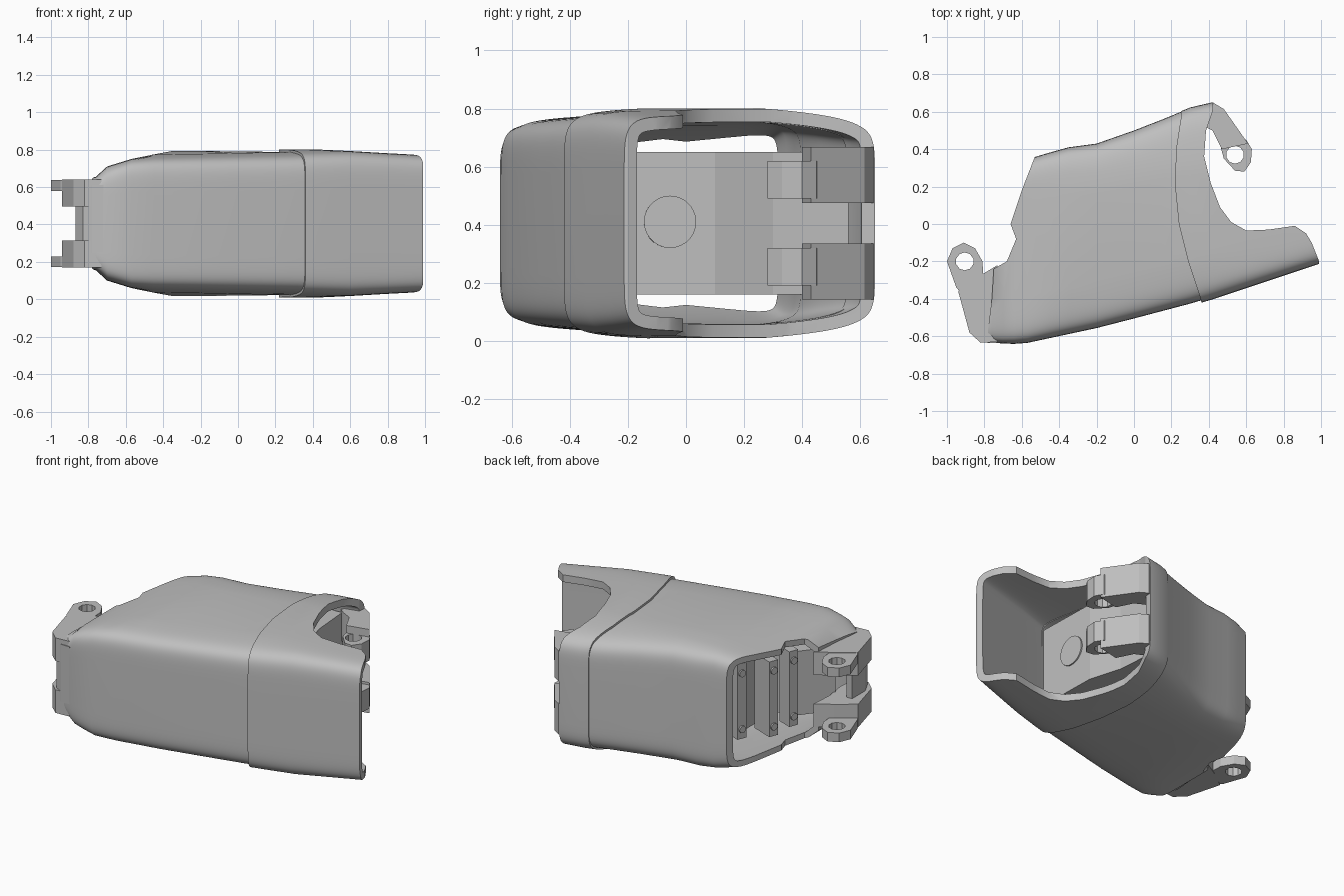
import bpy, bmesh, math
from mathutils import Vector

if "Cube" in bpy.data.objects:
    bpy.data.objects.remove(bpy.data.objects["Cube"], do_unlink=True)

GREY = (0.52, 0.52, 0.52, 1)
grey = bpy.data.materials.new("plain_grey")
grey.use_nodes = True
grey.diffuse_color = GREY
grey.node_tree.nodes["Principled BSDF"].inputs["Base Color"].default_value = GREY
MID = 0.405


def finish(name, bm):
    bmesh.ops.recalc_face_normals(bm, faces=bm.faces)
    me = bpy.data.meshes.new(name)
    bm.to_mesh(me)
    bm.free()
    me.materials.append(grey)
    ob = bpy.data.objects.new(name, me)
    bpy.context.collection.objects.link(ob)
    return ob


def activate(ob):
    bpy.ops.object.select_all(action="DESELECT")
    ob.select_set(True)
    bpy.context.view_layer.objects.active = ob


def smooth(ob, deg=32):
    activate(ob)
    bpy.ops.object.shade_smooth_by_angle(angle=math.radians(deg))


def boolean(ob, cutter, op):
    activate(ob)
    m = ob.modifiers.new("cut", "BOOLEAN")
    m.operation, m.solver, m.object = op, "EXACT", cutter
    bpy.ops.object.modifier_apply(modifier=m.name)
    bpy.data.objects.remove(cutter, do_unlink=True)


def prism(name, plan, z0, z1):
    bm = bmesh.new()
    f = bm.faces.new([bm.verts.new((x, y, z0)) for x, y in plan])
    up = bmesh.ops.extrude_face_region(bm, geom=[f])["geom"]
    for v in up:
        if isinstance(v, bmesh.types.BMVert):
            v.co.z = z1
    return finish(name, bm)


def cylinder(name, centre, axis, radius, depth, sides=20):
    bm = bmesh.new()
    bmesh.ops.create_cone(bm, cap_ends=True, segments=sides, radius1=radius, radius2=radius, depth=depth)
    rot = Vector(axis).to_track_quat("Z", "Y").to_matrix()
    bmesh.ops.rotate(bm, verts=bm.verts, matrix=rot)
    bmesh.ops.translate(bm, verts=bm.verts, vec=centre)
    return finish(name, bm)


def interp(pts, t):
    for (a, b), (c, d) in zip(pts, pts[1:]):
        if t <= c:
            return b + (d - b) * max(0, (t - a) / (c - a))
    return pts[-1][1]


# Plan lines of the front and back walls, half height along x and y, back corner softness
FRONT = [(-1, -.2), (-.87, -.52), (-.82, -.62), (-.74, -.638), (-.6, -.642), (-.17, -.55), (.36, -.41), (1.05, -.18)]
BACK = [(-1, .2), (-.53, .36), (-.35, .41), (-.2, .43), (0, .5), (.2, .578), (.3, .62), (.42, .648), (1.05, .65)]
HALF_X = [(-1, .2), (-.76, .25), (-.7, .305), (-.57, .345), (-.35, .39), (.3, .392), (1.02, .35)]
HALF_Y = [(-.7, .345), (-.5, .358), (-.2, .38), (.07, .392), (.3, .38), (.6, .35)]
SOFT = [(-.5, .19), (.4, .34)]
STATIONS = [-.98, -.87, -.82, -.76, -.7, -.64, -.57, -.45, -.35, -.2, 0, .15, .3, .42, .6, .8, 1.05]


# Hollow housing tube, later trimmed to a plan outline
def tube(name, grow, grow_back, wall, n=96, power=0.21):
    bm = bmesh.new()
    rings = []
    for x in STATIONS:
        f, b = interp(FRONT, x) - grow, interp(BACK, x) + grow_back
        soft = interp(SOFT, x)
        ring = []
        for i in range(n):
            a = 2 * math.pi * (i + .5) / n
            c, s = math.cos(a), math.sin(a)
            y = (f + b) / 2 + (b - f) / 2 * math.copysign(abs(c) ** (soft if c > 0 else power), c)
            h = min(interp(HALF_X, x), interp(HALF_Y, y)) + grow
            ring.append(bm.verts.new((x, y, MID + h * math.copysign(abs(s) ** power, s))))
        rings.append(ring)
    for r, q in zip(rings, rings[1:]):
        for i in range(n):
            j = (i + 1) % n
            bm.faces.new((r[i], r[j], q[j], q[i]))
    ob = finish(name, bm)
    activate(ob)
    m = ob.modifiers.new("wall", "SOLIDIFY")
    m.thickness, m.offset = wall, -1
    bpy.ops.object.modifier_apply(modifier=m.name)
    return ob


SEAM = [(.37, -.45), (.35, -.38), (.29, -.2), (.24, 0), (.22, .2), (.225, .4), (.25, .56), (.26, .72)]
body = tube("body_housing", 0, 0, .035)
left_edge = [(-.55, .72), (-.53, .36), (-.6, .18), (-.66, 0), (-.63, -.08), (-.68, -.2), (-.75, -.24),
             (-.76, -.4), (-.78, -.56), (-.78, -.8), (.37, -.8)]
boolean(body, prism("trim", [(x + .03, y) for x, y in SEAM] + left_edge, -1, 2), "INTERSECT")
smooth(body)

# Raised sleeve with a concave open end
sleeve = tube("end_sleeve", .013, .003, .045)
right_edge = [(.43, .72), (.42, .6), (.385, .5), (.375, .36), (.41, .22), (.46, .09), (.52, .01), (.6, -.035),
              (.72, -.03), (.86, -.01), (.92, -.05), (.95, -.1), (.99, -.2), (1.0, -.8), (.37, -.8)]
boolean(sleeve, prism("trim", SEAM + right_edge, -1, 2), "INTERSECT")
smooth(sleeve)

# Hinge lugs, a lower and an upper one at each end
BACK_ROOT = [(.32, .56), (.36, .63), (.43, .645), (.48, .615), (.61, .43), (.47, .4), (.42, .5), (.36, .53)]
BACK_EAR = [(.44, .5), (.6, .45), (.63, .4), (.625, .33), (.59, .28), (.54, .285), (.48, .35)]
FRONT_ARM = [(-.94, -.36), (-.88, -.58), (-.82, -.635), (-.73, -.63), (-.72, -.5), (-.74, -.36), (-.73, -.22), (-.83, -.28)]
FRONT_EAR = [(-.95, -.34), (-1, -.2), (-.97, -.13), (-.91, -.1), (-.85, -.13), (-.81, -.2), (-.8, -.4), (-.88, -.42)]


def lug(name, plan, near, far, hole=None):
    for tag, sign in (("upper_", 1), ("lower_", -1)):
        z = sorted((MID + sign * near, MID + sign * far))
        ob = prism(tag + name, plan, *z)
        if hole:
            boolean(ob, cylinder("drill", (*hole, MID), (0, 0, 1), .048, 3, 10), "DIFFERENCE")


lug("back_lug_root", BACK_ROOT, .07, .262)
lug("back_lug_ear", BACK_EAR, .085, .215, (.54, .37))
lug("front_arm", FRONT_ARM, .09, .235)
lug("front_ear", FRONT_EAR, .175, .232, (-.905, -.2))

# Curved wall that closes the front end between the arms
prism("front_end_wall", [(-.72, -.637), (-.78, -.636), (-.83, -.61), (-.87, -.53), (-.87, -.4), (-.83, -.4),
                         (-.83, -.52), (-.8, -.58), (-.72, -.6)], .25, .61)

# Inner mechanism block with a round cover
prism("inner_block", [(.42, -.3), (.41, .1), (.35, .3), (.33, .56), (.2, .55), (-.3, .38), (-.38, .2),
                      (-.42, 0), (-.42, -.45), (.2, -.38)], .16, .65)
smooth(cylinder("round_cover", (.412, -.055, .41), (1, .02, 0), .09, .02, 28))

# Vertical ribs, screws and partition in the rear opening
D = Vector((-.93, .36, 0)).normalized()
T = Vector((D.y, -D.x, 0))
for k, out in enumerate((.13, .08, .15, .1)):
    base = Vector((-.34, .3, 0)) - T * (.17 * k)
    corners = [base, base + D * out, base + D * out - T * .06, base - T * .06]
    prism("inner_rib", [(p.x, p.y) for p in corners], .17, .64)
    for z in (.23, .58):
        mid = base + D * out - T * .03
        smooth(cylinder("screw", (mid.x, mid.y, z), D, .022, .02, 12))
prism("inner_partition", [(-.44, -.2), (-.6, -.24), (-.74, -.42), (-.7, -.48), (-.42, -.42)], .2, .6)
